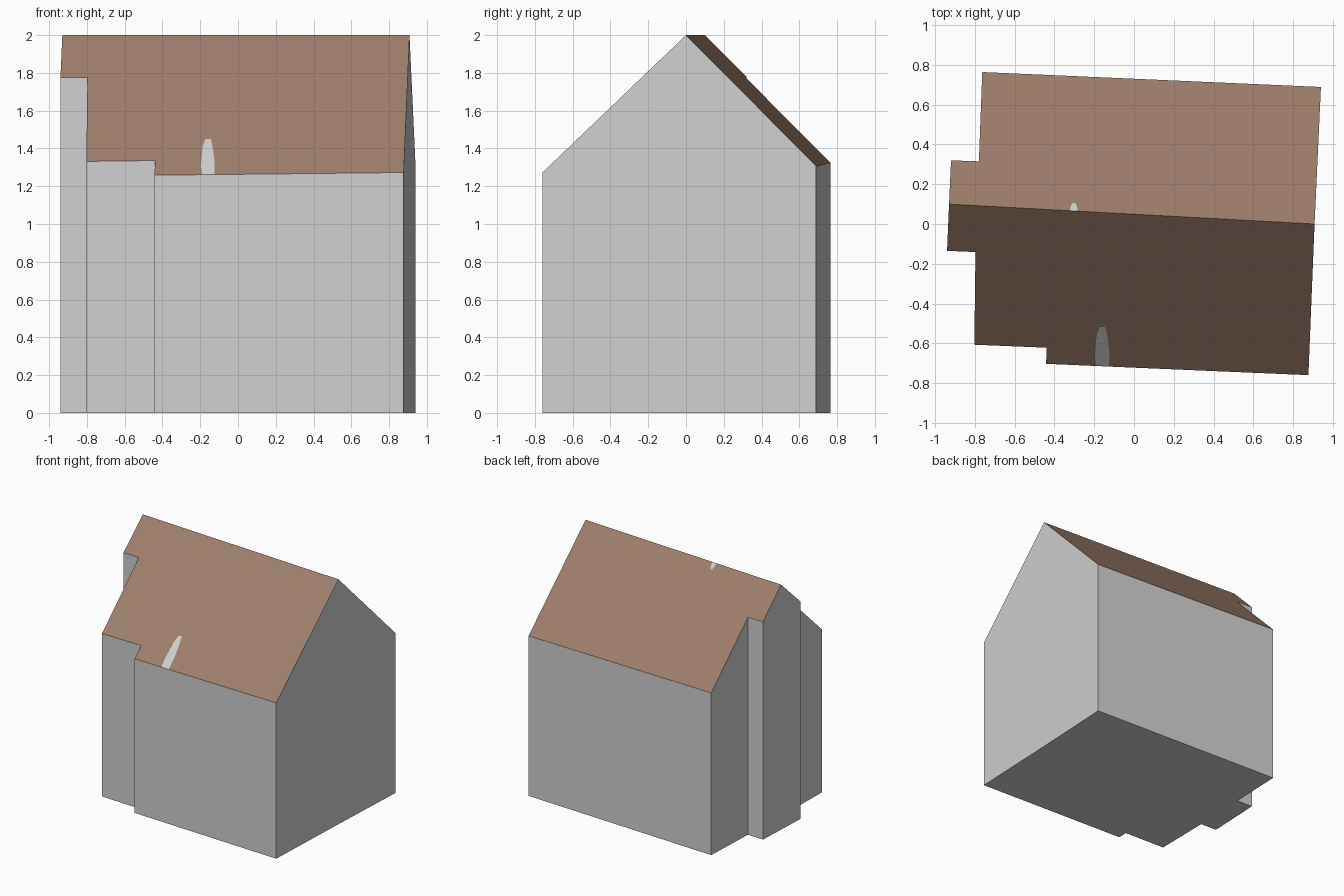
import bpy, bmesh

if "Cube" in bpy.data.objects:
    bpy.data.objects.remove(bpy.data.objects["Cube"])


def material(name, rgb):
    m = bpy.data.materials.new(name)
    m.diffuse_color = (*rgb, 1.0)
    m.use_nodes = True
    m.node_tree.nodes["Principled BSDF"].inputs["Base Color"].default_value = m.diffuse_color
    return m


wall_grey = material("wall grey", (0.63, 0.63, 0.63))
roof_brown = material("roof brown", (0.345, 0.212, 0.150))

X_LEFT, X_RIGHT = -0.93, 0.908


def ridge_y(x):
    return 0.1 - 0.1 * (x - X_LEFT) / (X_RIGHT - X_LEFT)


def roof_z(x, y):
    d = y - ridge_y(x)
    return 2.0 - (1.003 * d if d > 0 else -0.955 * d)


ridge_l = (X_LEFT, ridge_y(X_LEFT))
ridge_r = (X_RIGHT, ridge_y(X_RIGHT))

# Outline of the house, counter-clockwise seen from above
front_left = [(-0.94, -0.135), (-0.797, -0.141), (-0.803, -0.607),
              (-0.439, -0.622), (-0.442, -0.703)]
front_right = [(0.877, -0.76)]
back = [(0.94, 0.689), (-0.763, 0.764), (-0.78, 0.315), (-0.92, 0.32)]

# Light patches on the roof: arch at the front eave, small one at the ridge
front_patch = [(-0.191, -0.714), (-0.196, -0.66), (-0.188, -0.56), (-0.173, -0.518),
               (-0.144, -0.518), (-0.133, -0.57), (-0.124, -0.64), (-0.125, -0.717)]
back_patch = [(-0.283, ridge_y(-0.283)), (-0.287, 0.092), (-0.296, 0.106),
              (-0.309, 0.106), (-0.318, 0.092), (-0.322, ridge_y(-0.322))]
ridge_cuts = [back_patch[0], back_patch[-1]]

outline = ([ridge_l] + front_left + [front_patch[0], front_patch[-1]]
           + front_right + [ridge_r] + back)

bm = bmesh.new()
cache = {}


def vert(x, y, z):
    key = (round(x, 5), round(y, 5), round(z, 5))
    if key not in cache:
        cache[key] = bm.verts.new(key)
    return cache[key]


def roof_face(points, mat):
    f = bm.faces.new([vert(x, y, roof_z(x, y)) for x, y in points])
    f.material_index = mat


# Walls and floor
for (ax, ay), (bx, by) in zip(outline, outline[1:] + outline[:1]):
    bm.faces.new([vert(ax, ay, 0), vert(bx, by, 0),
                  vert(bx, by, roof_z(bx, by)), vert(ax, ay, roof_z(ax, ay))])
bm.faces.new([vert(x, y, 0) for x, y in reversed(outline)])

# Roof slopes with the patches set into them
roof_face([ridge_l] + front_left + front_patch + front_right + [ridge_r] + ridge_cuts, 1)
roof_face([ridge_r] + back + [ridge_l] + back_patch[::-1], 1)
roof_face(front_patch[::-1], 0)
roof_face(back_patch, 0)

bm.normal_update()
mesh = bpy.data.meshes.new("house")
bm.to_mesh(mesh)
bm.free()
mesh.materials.append(wall_grey)
mesh.materials.append(roof_brown)
house = bpy.data.objects.new("house", mesh)
bpy.context.collection.objects.link(house)
